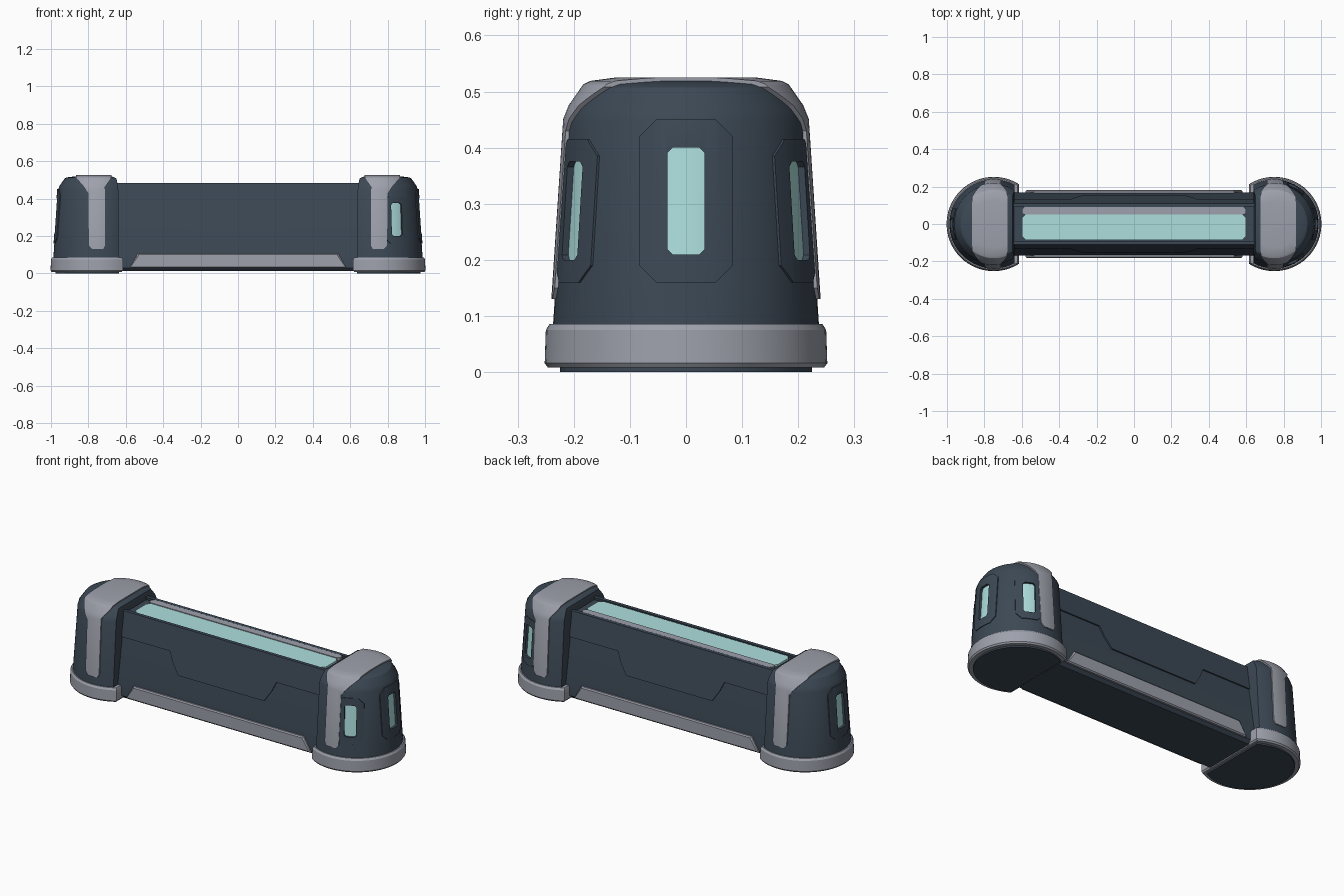
import bpy, bmesh, math
from mathutils import Matrix, Vector

if "Cube" in bpy.data.objects:
    bpy.data.objects.remove(bpy.data.objects["Cube"])

def material(name, col):
    m = bpy.data.materials.new(name)
    m.diffuse_color = (*col, 1)
    m.use_nodes = True
    m.node_tree.nodes["Principled BSDF"].inputs["Base Color"].default_value = m.diffuse_color
    return m

DARK = material("dark slate", (0.045, 0.065, 0.09))
GREY = material("light grey", (0.34, 0.355, 0.41))
GLOW = material("pale cyan", (0.42, 0.74, 0.73))
CX = 0.75  # centre of each pillar's round plan

def loft(name, rings, mat):
    """Closed solid through equal-length loops of points."""
    bm = bmesh.new()
    loops = [[bm.verts.new(p) for p in r] for r in rings]
    n = len(loops[0])
    for a, b in zip(loops, loops[1:]):
        for i in range(n):
            j = (i + 1) % n
            bm.faces.new((a[i], a[j], b[j], b[i]))
    bm.faces.new(loops[0][::-1])
    bm.faces.new(loops[-1])
    bmesh.ops.recalc_face_normals(bm, faces=bm.faces[:])
    me = bpy.data.meshes.new(name)
    bm.to_mesh(me)
    bm.free()
    ob = bpy.data.objects.new(name, me)
    bpy.context.collection.objects.link(ob)
    me.materials.append(mat)
    return ob

def d_ring(r, z, flat, n=48):
    """Circle about (CX, 0) cut off flat at x = flat on the inner side."""
    a = math.acos(-min(0.99, (CX - flat) / r))
    return [(CX + r * math.cos(t), r * math.sin(t), z)
            for t in (-a + 2 * a * i / n for i in range(n + 1))]

def shell(name, off, mat):
    """Pillar body, grown by off."""
    prof = [(0.238, 0.07, 0.638), (0.213, 0.445, 0.64), (0.203, 0.47, 0.642),
            (0.177, 0.507, 0.65), (0.165, 0.513, 0.66), (0.12, 0.519, 0.68)]
    return loft(name, [d_ring(r + off, z + (off if z > 0.4 else 0), f - off)
                       for r, z, f in prof], mat)

def boolean(ob, cutter, op):
    m = ob.modifiers.new("cut", "BOOLEAN")
    m.object, m.operation, m.solver = cutter, op, "EXACT"
    bpy.context.view_layer.objects.active = ob
    bpy.ops.object.modifier_apply(modifier=m.name)

def drop(ob):
    bpy.data.objects.remove(ob, do_unlink=True)

def octagon_prism(ang, hw, z0, z1, c):
    """Radial cutter with chamfered corners, pointing out at angle ang."""
    o = [(-hw + c, z0), (hw - c, z0), (hw, z0 + c), (hw, z1 - c),
         (hw - c, z1), (-hw + c, z1), (-hw, z1 - c), (-hw, z0 + c)]
    rot = Matrix.Rotation(ang, 3, "Z")
    return loft("cutter", [[rot @ Vector((d, y, z)) + Vector((CX, 0, 0)) for y, z in o]
                           for d in (0.16, 0.32)], DARK)

def pillar(side, sx, windows):
    parts = []
    # foot plate and base collar
    parts.append(loft(side + "_foot", [d_ring(0.225, z, 0.635) for z in (0, 0.03)], DARK))
    parts.append(loft(side + "_base_collar", [d_ring(r, z, f) for r, z, f in (
        (0.246, 0.008, 0.622), (0.252, 0.016, 0.615), (0.25, 0.075, 0.616),
        (0.243, 0.086, 0.622))], GREY))
    body = shell(side + "_pillar", 0, DARK)
    parts.append(body)
    # grey strap running up the sides and over the top
    strap = shell(side + "_strap", 0.006, GREY)
    outline = [(0.72, 0.13), (0.78, 0.13), (0.797, 0.15), (0.80, 0.43), (0.835, 0.475),
               (0.865, 0.508), (0.868, 0.56), (0.67, 0.56), (0.68, 0.505),
               (0.712, 0.46), (0.71, 0.15)]
    c = loft("cutter", [[(x, y, z) for x, z in outline] for y in (-0.4, 0.4)], DARK)
    boolean(strap, c, "INTERSECT")
    drop(c)
    parts.append(strap)
    # framed, recessed windows
    for k, (deg, hw, p1, w, w0, w1) in enumerate(windows):
        ang = math.radians(deg)
        frame = shell(f"{side}_window_frame_{k}", 0.004, DARK)
        c = octagon_prism(ang, hw, 0.16, p1, 0.03)
        boolean(frame, c, "INTERSECT")
        drop(c)
        glass = shell(f"{side}_window_{k}", -0.008, GLOW)
        c = octagon_prism(ang, w, w0, w1, 0.009)
        boolean(glass, c, "INTERSECT")
        boolean(frame, c, "DIFFERENCE")
        boolean(body, c, "DIFFERENCE")
        drop(c)
        parts += [frame, glass]
    if sx < 0:
        for p in parts:
            p.data.transform(Matrix.Scale(-1, 4, (1, 0, 0)))
            p.data.flip_normals()

END = (0, 0.083, 0.45, 0.033, 0.21, 0.40)
pillar("right", 1, [END, (64, 0.07, 0.415, 0.031, 0.2, 0.375),
                    (-64, 0.07, 0.415, 0.031, 0.2, 0.375)])
pillar("left", -1, [END])

# beam core with leaning sides
half = [(0.15, 0.012), (0.168, 0.03), (0.168, 0.10), (0.105, 0.468)]
prof = half + [(-y, z) for y, z in half[::-1]]
loft("beam", [[(x, y, z) for y, z in prof] for x in (-0.66, 0.66)], DARK)

def lean(z):
    return 0.168 - (z - 0.10) * 0.063 / 0.368

for s, nm in ((-1, "front"), (1, "back")):
    # raised upper panel with a stepped tab
    right = [(0.27, 0.23), (0.31, 0.29), (0.335, 0.345), (0.66, 0.345), (0.66, 0.483)]
    pts = right + [(-x, z) for x, z in right[::-1]]
    loft(nm + "_upper_panel", [[(x, s * (lean(z) + d), z) for x, z in pts]
                               for d in (-0.012, 0.008)], DARK)
    # grey lower trim
    rings = []
    for y, i in ((0.15, 0), (0.176, 0), (0.182, 0.006)):
        rings.append([(-0.58 + i, s * y, 0.028 + i), (0.58 - i, s * y, 0.028 + i),
                      (0.535 - i, s * y, 0.106 - i), (-0.535 + i, s * y, 0.106 - i)])
    loft(nm + "_lower_trim", rings, GREY)

def top_bar(name, y0, y1, z, c, mat):
    o = [(-0.6, y0 + c), (-0.6 + c, y0), (0.6 - c, y0), (0.6, y0 + c),
         (0.6, y1 - c), (0.6 - c, y1), (-0.6 + c, y1), (-0.6, y1 - c)]
    loft(name, [[(x, y, h) for x, y in o] for h in (0.46, z)], mat)

# light strip and rail along the top
top_bar("light_strip", -0.085, 0.052, 0.479, 0.02, GLOW)
top_bar("top_rail", 0.05, 0.09, 0.483, 0.012, GREY)

bpy.ops.object.select_all(action="DESELECT")
for ob in bpy.context.scene.objects:
    ob.select_set(True)
    bpy.context.view_layer.objects.active = ob
bpy.ops.object.shade_smooth_by_angle(angle=math.radians(28))
